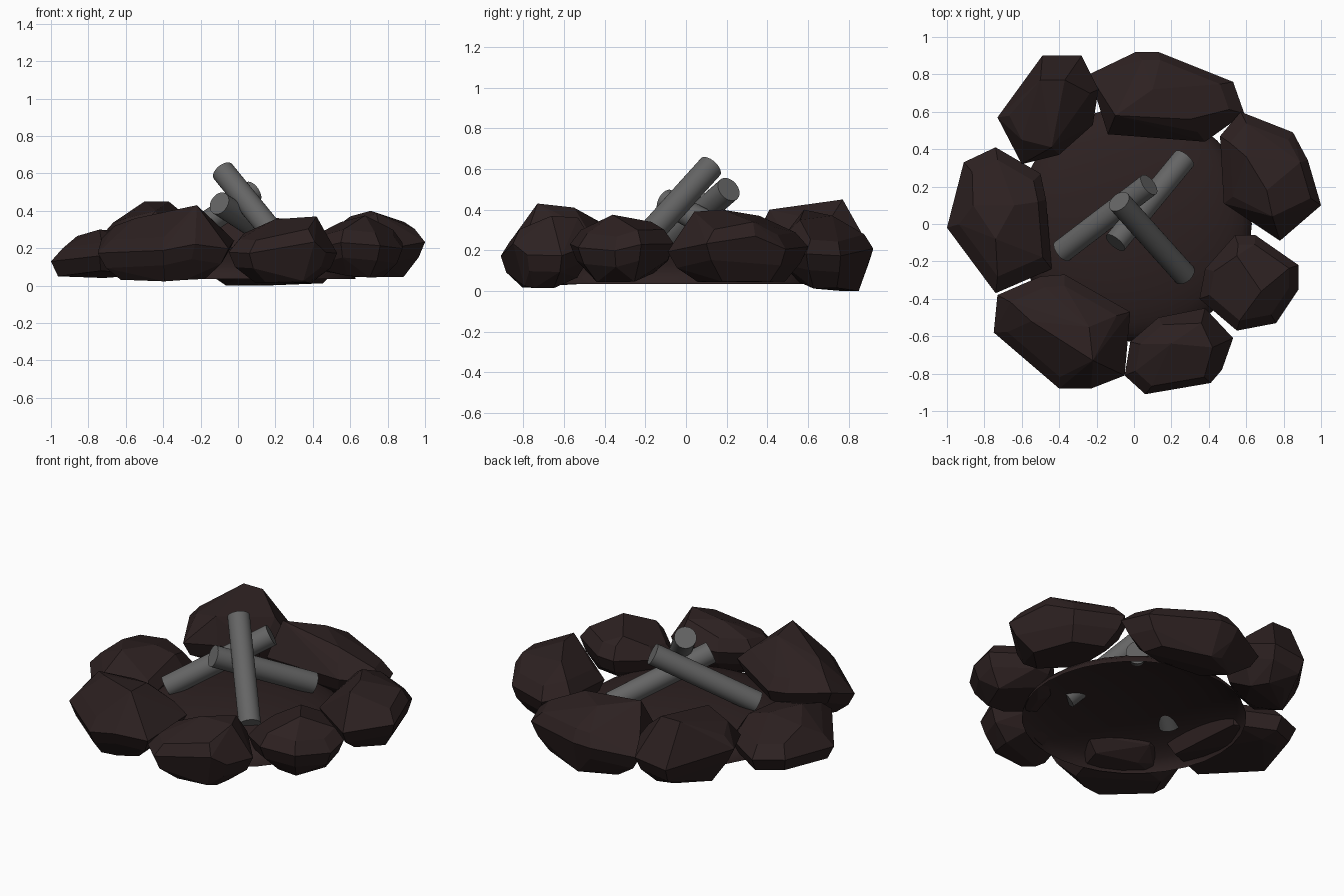
import bpy, bmesh, math, random
from mathutils import Vector

if "Cube" in bpy.data.objects:
    bpy.data.objects.remove(bpy.data.objects["Cube"])
random.seed(4)


def material(name, colour):
    mat = bpy.data.materials.new(name)
    mat.use_nodes = True
    mat.diffuse_color = colour
    mat.node_tree.nodes["Principled BSDF"].inputs["Base Color"].default_value = colour
    return mat


stone = material("dark brown stone", (0.026, 0.015, 0.015, 1))
wood = material("grey wood", (0.13, 0.13, 0.13, 1))


def add_object(name, bm, mat):
    mesh = bpy.data.meshes.new(name)
    bm.to_mesh(mesh)
    bm.free()
    mesh.materials.append(mat)
    obj = bpy.data.objects.new(name, mesh)
    bpy.context.collection.objects.link(obj)
    return obj


def smooth(obj):
    bpy.ops.object.select_all(action="DESELECT")
    bpy.context.view_layer.objects.active = obj
    obj.select_set(True)
    bpy.ops.object.shade_smooth_by_angle(angle=math.radians(35))


# Faceted boulder: convex hull of a plan outline, a narrow base and crown peaks
def boulder(name, outline, low, middle, peaks):
    points = [Vector(p) for p in outline]
    centre = sum(points, Vector((0, 0))) / len(points)
    bm = bmesh.new()
    for p in points:
        sway = random.uniform(-0.04, 0.04)
        bm.verts.new((*p, middle + sway))
        inner = p.length < centre.length
        base = centre.lerp(p, random.uniform(0.5, 0.68))
        bm.verts.new((*base, low + random.uniform(0, 0.02) + (0.04 if inner else 0)))
        bm.verts.new((*centre.lerp(p, 0.88), middle - 0.08 + sway))
        bm.verts.new((*centre.lerp(p, 0.8), middle + 0.07 + sway))
    for peak in peaks:
        bm.verts.new(peak)
    hull = bmesh.ops.convex_hull(bm, input=bm.verts)
    loose = set(hull["geom_interior"] + hull["geom_unused"])
    bmesh.ops.delete(bm, geom=[v for v in loose if isinstance(v, bmesh.types.BMVert)], context="VERTS")
    bmesh.ops.dissolve_limit(bm, angle_limit=math.radians(7), verts=bm.verts, edges=bm.edges)
    bmesh.ops.recalc_face_normals(bm, faces=bm.faces)
    add_object(name, bm, stone)


# Ring of boulders
boulder("front_boulder",
        [(-.05, -.81), (.06, -.91), (.41, -.85), (.47, -.78), (.53, -.61), (.38, -.45), (.13, -.5), (-.02, -.63)],
        0.01, 0.2, [(.42, -.66, .37), (.2, -.64, .355), (.36, -.53, .36)])
boulder("front_left_boulder",
        [(.55, -.57), (.76, -.53), (.88, -.35), (.88, -.22), (.65, -.06), (.54, -.06), (.38, -.24), (.35, -.4)],
        0.04, 0.2, [(.68, -.36, .375), (.55, -.17, .34)])
boulder("left_boulder",
        [(.78, -.09), (1, .1), (.93, .34), (.85, .49), (.57, .6), (.46, .47), (.48, .11)],
        0.04, 0.23, [(.71, .18, .4), (.74, .04, .39), (.6, .36, .37)])
boulder("back_boulder",
        [(-.14, .48), (-.24, .8), (.01, .92), (.13, .92), (.53, .76), (.59, .59), (.38, .44)],
        0, 0.19, [(-.1, .58, .4), (.3, .56, .35), (.1, .72, .37)])
boulder("back_right_boulder",
        [(-.6, .32), (-.73, .57), (-.49, .9), (-.28, .9), (-.19, .72), (-.22, .53), (-.4, .37)],
        0.04, 0.23, [(-.5, .77, .45), (-.37, .77, .45), (-.44, .41, .4), (-.6, .45, .36)])
boulder("right_boulder",
        [(-.74, -.37), (-1, -.02), (-.91, .33), (-.74, .41), (-.5, .27), (-.47, .13), (-.44, -.24)],
        0.04, 0.16, [(-.74, -.08, .3), (-.64, .1, .29), (-.86, .1, .265)])
boulder("front_right_boulder",
        [(-.4, -.88), (-.75, -.58), (-.73, -.38), (-.5, -.28), (-.37, -.27), (-.02, -.47), (-.05, -.81), (-.23, -.88)],
        0.02, 0.21, [(-.22, -.73, .43), (-.24, -.55, .41), (-.55, -.52, .36)])

# Domed ground inside the ring, open underneath
bm = bmesh.new()
bmesh.ops.create_uvsphere(bm, u_segments=32, v_segments=16, radius=0.63)
bmesh.ops.delete(bm, geom=[v for v in bm.verts if v.co.z < -0.001], context="VERTS")
for v in bm.verts:
    v.co.z = 0.035 + 0.27 * v.co.z
smooth(add_object("ground_mound", bm, stone))


# Round log between two points
def log(name, foot, tip):
    foot, tip = Vector(foot), Vector(tip)
    axis = tip - foot
    bm = bmesh.new()
    bmesh.ops.create_cone(bm, cap_ends=True, segments=32, radius1=0.063, radius2=0.063, depth=axis.length)
    obj = add_object(name, bm, wood)
    obj.location = (foot + tip) / 2
    obj.rotation_euler = axis.to_track_quat("Z", "Y").to_euler()
    smooth(obj)


# Three leaning logs
log("front_log", (.27, -.27, .18), (-.08, .12, .61))
log("right_log", (-.385, -.145, .19), (.08, .21, .5))
log("back_log", (.27, .35, .2), (-.1, -.1, .44))
